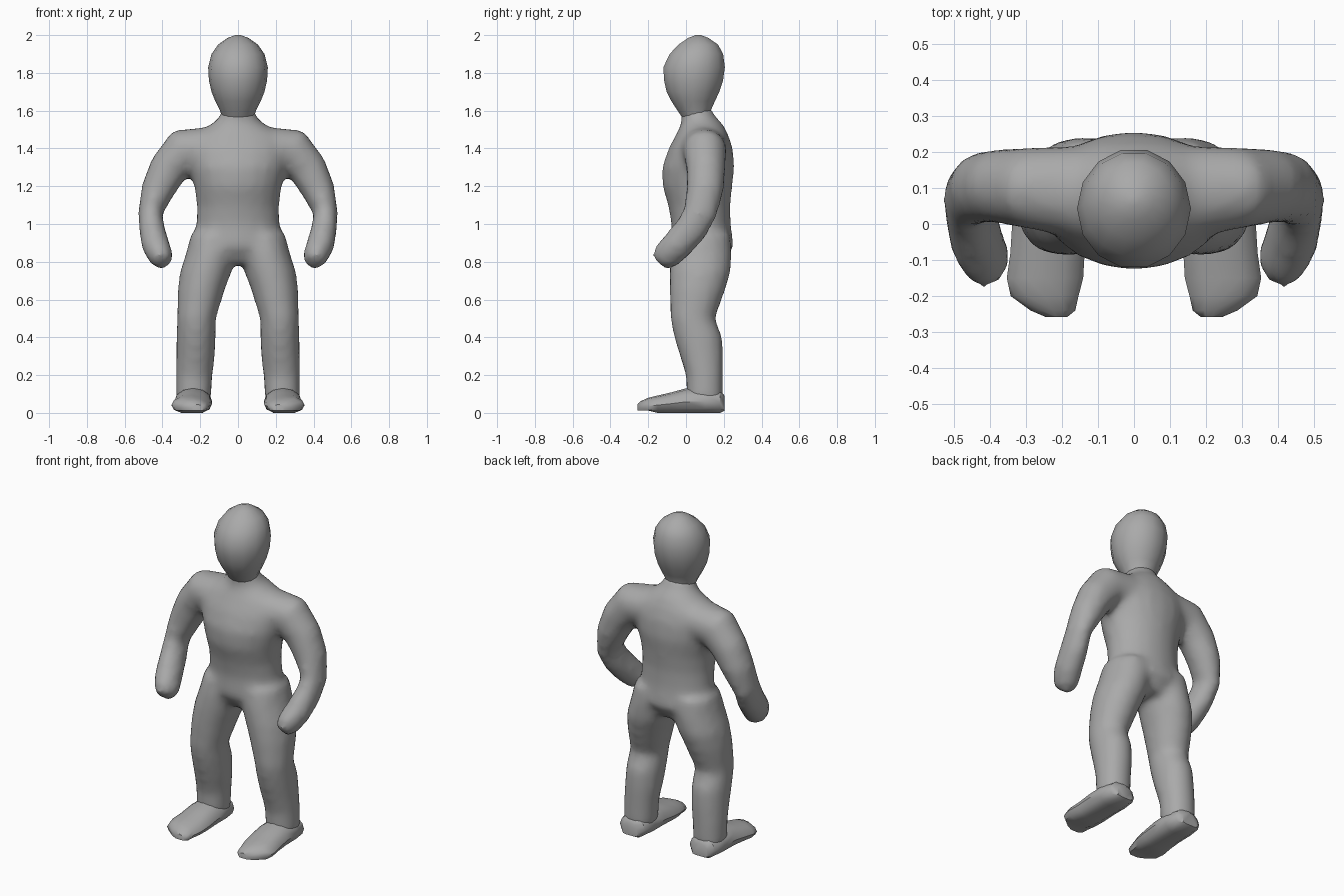
import bpy, bmesh, math
from mathutils import Vector

cube = bpy.data.objects.get("Cube")
if cube:
    bpy.data.objects.remove(cube)

grey = bpy.data.materials.new("plain grey")
grey.use_nodes = True
grey.diffuse_color = (0.4, 0.4, 0.4, 1)
grey.node_tree.nodes["Principled BSDF"].inputs["Base Color"].default_value = (0.4, 0.4, 0.4, 1)

X, Y, Z = Vector((1, 0, 0)), Vector((0, 1, 0)), Vector((0, 0, 1))


def loft(bm, rings, ref=Y, axis=None, sides=14, mirror=1):
    """Skin ellipses (x, y, z, radius, radius along ref); no axis: follow the path."""
    centres = [Vector(r[:3]) for r in rings]
    loops = []
    for i, r in enumerate(rings):
        t = axis or (centres[min(i + 1, len(rings) - 1)] - centres[max(i - 1, 0)]).normalized()
        b = (ref - t * ref.dot(t)).normalized()
        a = b.cross(t)
        loop = []
        for k in range(sides):
            ang = math.tau * k / sides
            p = centres[i] + a * r[3] * math.cos(ang) + b * r[4] * math.sin(ang)
            loop.append(bm.verts.new((p.x * mirror, p.y, p.z)))
        loops.append(loop)
    for low, high in zip(loops, loops[1:]):
        for k in range(sides):
            n = (k + 1) % sides
            bm.faces.new((low[k], low[n], high[n], high[k]))
    bm.faces.new(loops[0])
    bm.faces.new(loops[-1])


def finish(bm, name, angle=50):
    bmesh.ops.recalc_face_normals(bm, faces=bm.faces[:])
    mesh = bpy.data.meshes.new(name)
    bm.to_mesh(mesh)
    bm.free()
    mesh.materials.append(grey)
    obj = bpy.data.objects.new(name, mesh)
    bpy.context.collection.objects.link(obj)
    for p in mesh.polygons:
        p.use_smooth = True
    bpy.ops.object.select_all(action='DESELECT')
    obj.select_set(True)
    bpy.context.view_layer.objects.active = obj
    bpy.ops.object.shade_smooth_by_angle(angle=math.radians(angle))
    return obj


# Body: torso, arms and legs blended into one skin
torso = [(.79, .15, .085, .11), (.88, .245, .085, .168), (1.0, .222, .08, .157),
         (1.1, .218, .07, .165), (1.2, .232, .06, .185), (1.3, .26, .065, .192),
         (1.4, .28, .078, .17), (1.47, .25, .085, .14), (1.53, .14, .085, .11),
         (1.57, .095, .065, .09), (1.62, .085, .05, .08)]
arm = [(.16, .09, 1.40, .115, .13), (.29, .1, 1.385, .125, .115), (.37, .105, 1.29, .105, .105),
       (.425, .1, 1.18, .09, .1), (.465, .075, 1.06, .065, .09), (.455, .025, .97, .07, .088),
       (.435, -.05, .885, .075, .085), (.41, -.105, .83, .068, .08), (.395, -.14, .795, .045, .055)]
leg = [(.13, .085, .95, .12, .15), (.14, .08, .85, .135, .165), (.17, .075, .75, .138, .165),
       (.195, .06, .65, .126, .15), (.22, .035, .5, .104, .12), (.222, .065, .4, .106, .13),
       (.225, .083, .3, .104, .117), (.232, .098, .2, .099, .101), (.236, .1, .06, .095, .098)]
bm = bmesh.new()
loft(bm, [(0, y, z, rx, ry) for z, rx, y, ry in torso], axis=Z, sides=20)
for side in (1, -1):
    loft(bm, arm, mirror=side)
    loft(bm, leg, axis=Z, mirror=side)
body = finish(bm, "body", 180)
skin = body.modifiers.new("blend", 'REMESH')
skin.mode = 'VOXEL'
skin.voxel_size = 0.022
skin.use_smooth_shade = True
soften = body.modifiers.new("soften", 'SMOOTH')
soften.factor = 0.5
soften.iterations = 7

# Head: egg tapering to the neck
head = [(1.56, .082, .055, .075), (1.6, .095, .043, .09), (1.65, .12, .038, .118),
        (1.7, .14, .037, .143), (1.76, .154, .04, .16), (1.83, .158, .043, .167),
        (1.9, .14, .055, .145), (1.95, .105, .065, .107), (1.985, .055, .065, .055),
        (2.0, .015, .065, .015)]
bm = bmesh.new()
loft(bm, [(0, y, z, rx, ry) for z, rx, y, ry in head], axis=Z)
finish(bm, "head")

# Feet: flat-soled shoes running from heel to toe (y, x, half width, height)
foot = [(.205, .237, .055, .09), (.18, .237, .085, .12), (.1, .237, .1, .135), (.0, .238, .1, .13),
        (-.08, .24, .103, .108), (-.15, .247, .106, .092), (-.2, .248, .094, .08),
        (-.24, .225, .062, .062), (-.258, .215, .03, .045)]
for side, word in ((1, "left"), (-1, "right")):
    bm = bmesh.new()
    loft(bm, [(x, y, h * .45, w, h * .55) for y, x, w, h in foot], ref=Z, axis=-Y, sides=12, mirror=side)
    for v in bm.verts:
        v.co.z = max(v.co.z, 0.0 if -.2 < v.co.y < .19 else .012)
    finish(bm, word + "_foot", 40)
